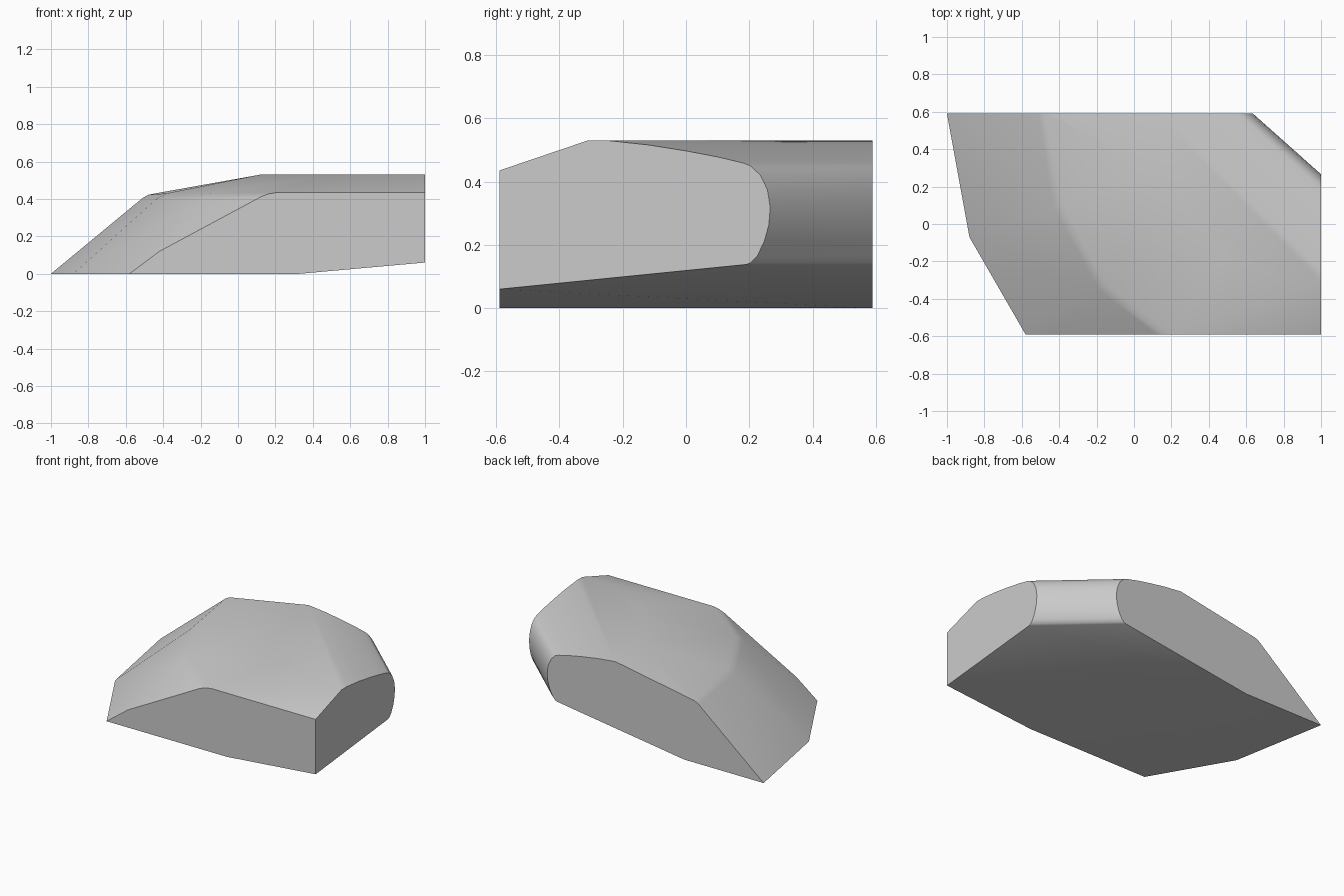
import bpy, bmesh

if "Cube" in bpy.data.objects:
    bpy.data.objects.remove(bpy.data.objects["Cube"])

Y = 0.59
# outline of the flat base
base = [(-1, Y, 0), (-0.88, -0.07, 0), (-0.58, -Y, 0), (0.33, -Y, 0), (-0.4, Y, 0)]
# front cut face
front = [(-0.42, -Y, 0.12), (0.12, -Y, 0.41), (0.16, -Y, 0.426), (0.21, -Y, 0.435),
         (1, -Y, 0.435), (1, -Y, 0.06)]
# softened rim above the steep left facets
rim = [(-0.51, Y, 0.405), (-0.48, Y, 0.422), (-0.44, Y, 0.43),
       (-0.43, 0.09, 0.405), (-0.38, 0.1, 0.43),
       (-0.19, -0.35, 0.405), (-0.15, -0.32, 0.43)]
# edge of the top plateau
plateau = [(0.12, 0.3, 0.53), (0.28, 0.08, 0.53), (0.5, -0.16, 0.53),
           (0.82, -0.3, 0.53), (1, -0.31, 0.53)]
# rounded back right corner: y on the right face, height
corner = [(-0.25, 0.53), (-0.12, 0.516), (0.0, 0.497), (0.1, 0.478), (0.18, 0.459),
          (0.205, 0.449), (0.235, 0.42), (0.257, 0.375), (0.266, 0.32),
          (0.262, 0.265), (0.247, 0.21), (0.225, 0.165), (0.205, 0.144), (0.19, 0.138)]
sweep = [(1, y, z) for y, z in corner] + [(y + 0.37, Y, z) for y, z in corner]

# faceted block as one convex body
bm = bmesh.new()
for p in base + front + rim + plateau + sweep:
    bm.verts.new(p)
bmesh.ops.convex_hull(bm, input=bm.verts[:])
loose = [v for v in bm.verts if not v.link_faces]
bmesh.ops.delete(bm, geom=loose, context='VERTS')
bmesh.ops.dissolve_limit(bm, angle_limit=0.01, verts=bm.verts[:], edges=bm.edges[:])
bmesh.ops.recalc_face_normals(bm, faces=bm.faces[:])
mesh = bpy.data.meshes.new("rock_block")
bm.to_mesh(mesh)
bm.free()
rock = bpy.data.objects.new("rock_block", mesh)
bpy.context.collection.objects.link(rock)
bpy.context.view_layer.objects.active = rock
rock.select_set(True)
bpy.ops.object.shade_smooth_by_angle(angle=0.6)
